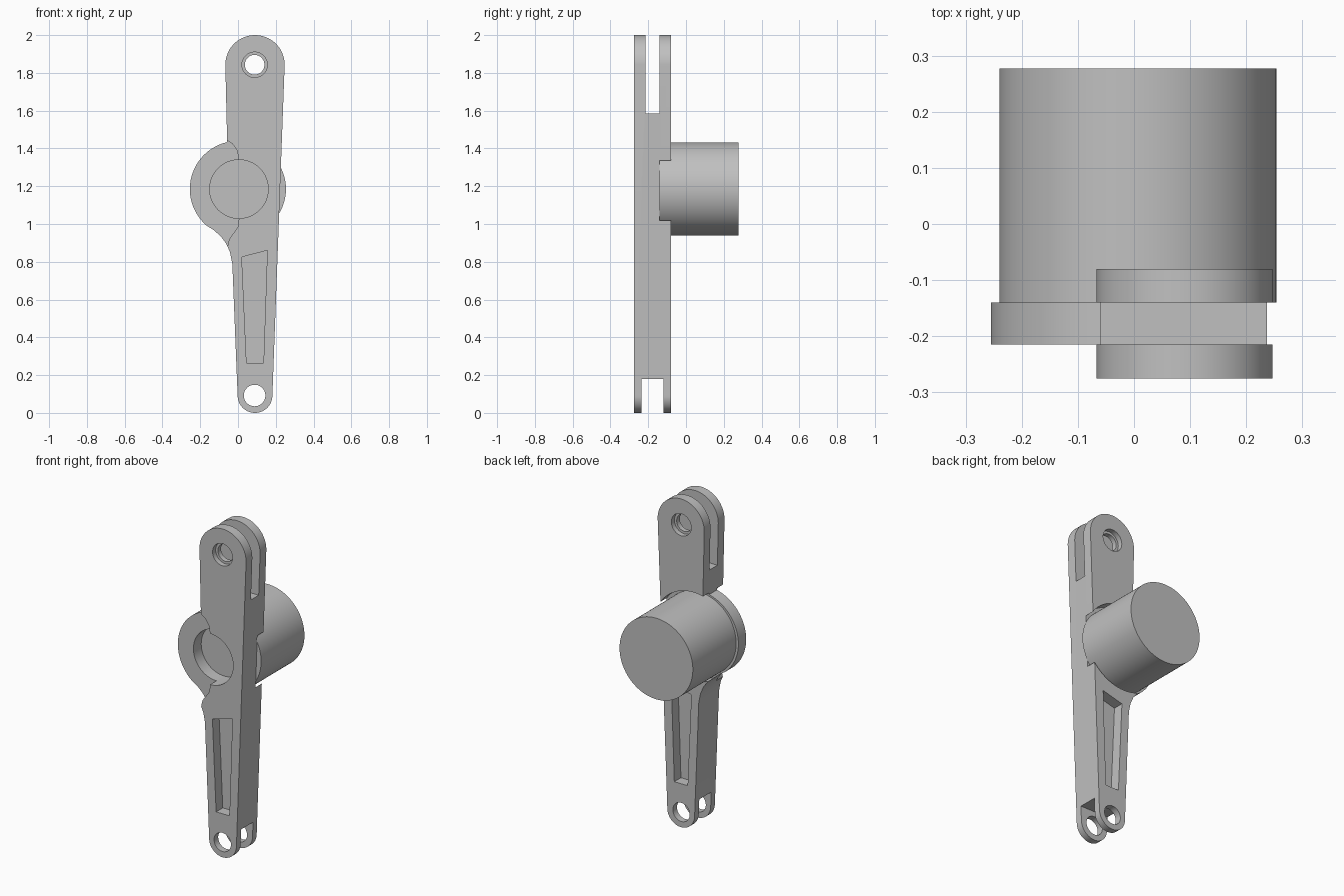
import bpy, bmesh, math

cube = bpy.data.objects.get("Cube")
if cube:
    bpy.data.objects.remove(cube, do_unlink=True)

grey = bpy.data.materials.new("plain_grey")
grey.use_nodes = True
colour = (0.53, 0.53, 0.53, 1)
grey.diffuse_color = colour
grey.node_tree.nodes["Principled BSDF"].inputs["Base Color"].default_value = colour

FRONT, BACK = -0.275, -0.08            # outer faces of the arm
CORE_FRONT, CORE_BACK = -0.215, -0.14  # faces of the middle layer


def arc(cx, cz, r, start, end, steps=32):
    angles = [math.radians(start + (end - start) * i / steps) for i in range(steps + 1)]
    return [(cx + r * math.cos(a), cz + r * math.sin(a)) for a in angles]


def circle(cx, cz, r, steps=64):
    return arc(cx, cz, r, 0, 360, steps)[:-1]


def prism(name, outline, y0, y1):
    """Extrude an x-z outline along y."""
    bm = bmesh.new()
    base = bm.faces.new([bm.verts.new((x, y0, z)) for x, z in outline])
    top = bmesh.ops.extrude_face_region(bm, geom=[base])["geom"]
    moved = [v for v in top if isinstance(v, bmesh.types.BMVert)]
    bmesh.ops.translate(bm, verts=moved, vec=(0, y1 - y0, 0))
    bmesh.ops.recalc_face_normals(bm, faces=bm.faces)
    mesh = bpy.data.meshes.new(name)
    bm.to_mesh(mesh)
    bm.free()
    mesh.materials.append(grey)
    obj = bpy.data.objects.new(name, mesh)
    bpy.context.collection.objects.link(obj)
    return obj


def cut(target, outline, y0, y1):
    """Subtract an extruded outline from the target."""
    cutter = prism("cutter", outline, y0, y1)
    cutter.hide_render = True
    mod = target.modifiers.new("cut", "BOOLEAN")
    mod.operation, mod.solver, mod.object = "DIFFERENCE", "EXACT", cutter
    bpy.context.view_layer.objects.active = target
    bpy.ops.object.modifier_apply(modifier=mod.name)
    bpy.data.objects.remove(cutter, do_unlink=True)


def smooth(obj):
    bpy.ops.object.select_all(action="DESELECT")
    obj.select_set(True)
    bpy.context.view_layer.objects.active = obj
    bpy.ops.object.shade_smooth_by_angle(angle=math.radians(30))


# Tapered arm with a round boss on one side
outline = arc(0.09, 0.092, 0.092, 180, 360)
outline += arc(0.09, 1.843, 0.157, 0, 180, 40)
outline += arc(0, 1.185, 0.255, 103, 229, 40)
outline += [(-0.125, 0.965), (-0.09, 0.933), (-0.062, 0.895), (-0.042, 0.85), (-0.03, 0.79)]
arm = prism("lever_arm", outline, FRONT, BACK)

# Fork slots at both ends
cut(arm, [(-0.5, 1.585), (0.5, 1.585), (0.5, 2.2), (-0.5, 2.2)], CORE_FRONT, CORE_BACK)
cut(arm, [(-0.5, -0.2), (0.5, -0.2), (0.5, 0.18), (-0.5, 0.18)], -0.235, -0.12)

# Front layer stepped back around the boss
relief = [(-0.4, 1.45), (-0.06, 1.445), (-0.03, 1.425), (-0.005, 1.39), (0.006, 1.33),
          (0.006, 1.04), (0, 0.985), (-0.025, 0.95), (-0.047, 0.92), (-0.058, 0.87), (-0.4, 0.87)]
cut(arm, relief, FRONT - 0.1, CORE_FRONT)

# Clearance for the drum on the back, and the hub hole
cut(arm, circle(0.007, 1.185, 0.268), CORE_BACK, BACK + 0.1)
cut(arm, circle(0.005, 1.185, 0.155), FRONT - 0.1, BACK + 0.1)

# Pin holes, the upper one counterbored on both faces
cut(arm, circle(0.088, 1.843, 0.052, 48), FRONT - 0.1, BACK + 0.1)
cut(arm, circle(0.088, 0.092, 0.057, 48), FRONT - 0.1, BACK + 0.1)
for y0, y1 in ((FRONT - 0.1, FRONT + 0.03), (BACK - 0.03, BACK + 0.1)):
    cut(arm, circle(0.088, 1.843, 0.067, 48), y0, y1)

# Tapered pockets on both faces
pocket = [(0.045, 0.265), (0.135, 0.265), (0.155, 0.86), (0.02, 0.825)]
cut(arm, pocket, FRONT - 0.1, CORE_FRONT + 0.004)
cut(arm, pocket, CORE_BACK - 0.004, BACK + 0.1)
smooth(arm)

# Round drum behind the boss
drum = prism("drum", circle(0.007, 1.185, 0.247, 96), CORE_BACK, 0.277)
smooth(drum)
